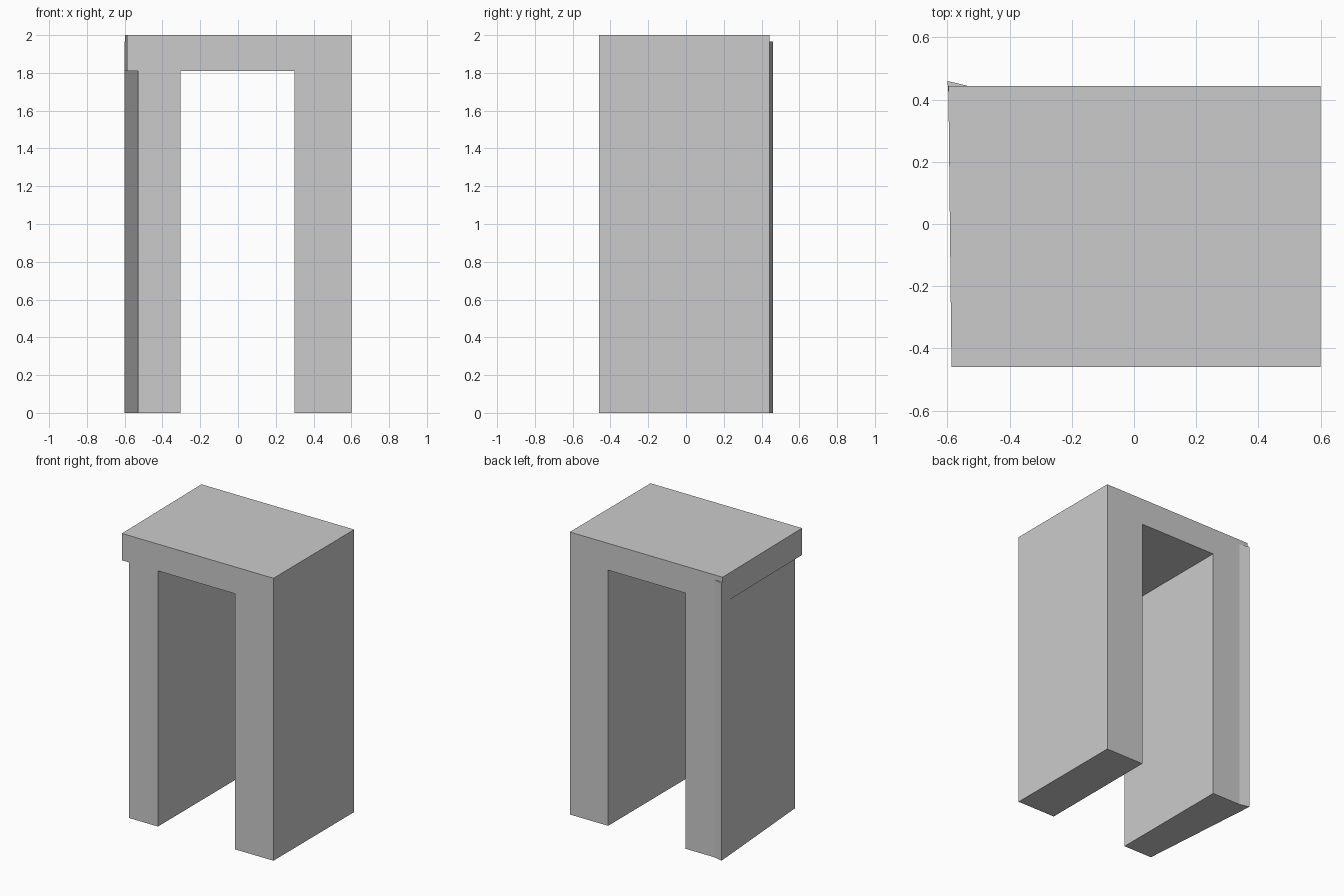
import bpy
import bmesh

if "Cube" in bpy.data.objects:
    bpy.data.objects.remove(bpy.data.objects["Cube"])


def loft(name, lower, upper):
    """Solid bridging two matching closed outlines."""
    bm = bmesh.new()
    a = [bm.verts.new(p) for p in lower]
    b = [bm.verts.new(p) for p in upper]
    bm.faces.new(a)
    bm.faces.new(b)
    n = len(a)
    for i in range(n):
        j = (i + 1) % n
        bm.faces.new((a[i], a[j], b[j], b[i]))
    bmesh.ops.recalc_face_normals(bm, faces=bm.faces)
    mesh = bpy.data.meshes.new(name)
    bm.to_mesh(mesh)
    bm.free()
    obj = bpy.data.objects.new(name, mesh)
    bpy.context.collection.objects.link(obj)
    return obj


FRONT, BACK = -0.46, 0.443
LEG_TOP = 1.81


def arch_outline(y, overhang_x):
    # doorway profile: left leg, overhanging lintel, right leg
    pts = [(-0.53, 0), (-0.53, LEG_TOP), (overhang_x, LEG_TOP), (overhang_x, 2),
           (0.6, 2), (0.6, 0), (0.3, 0), (0.3, LEG_TOP),
           (-0.305, LEG_TOP), (-0.305, 0)]
    return [(x, y, z) for x, z in pts]


# Arch, with the lintel end slightly skewed towards the back
loft("arch", arch_outline(FRONT, -0.587), arch_outline(BACK, -0.597))

# Thin wedge that flares the outer left leg, running up into the lintel
wedge = [(-0.53, FRONT), (-0.53, BACK), (-0.6, 0.46)]
loft("leg_wedge", [(x, y, 0) for x, y in wedge], [(x, y, 1.965) for x, y in wedge])
